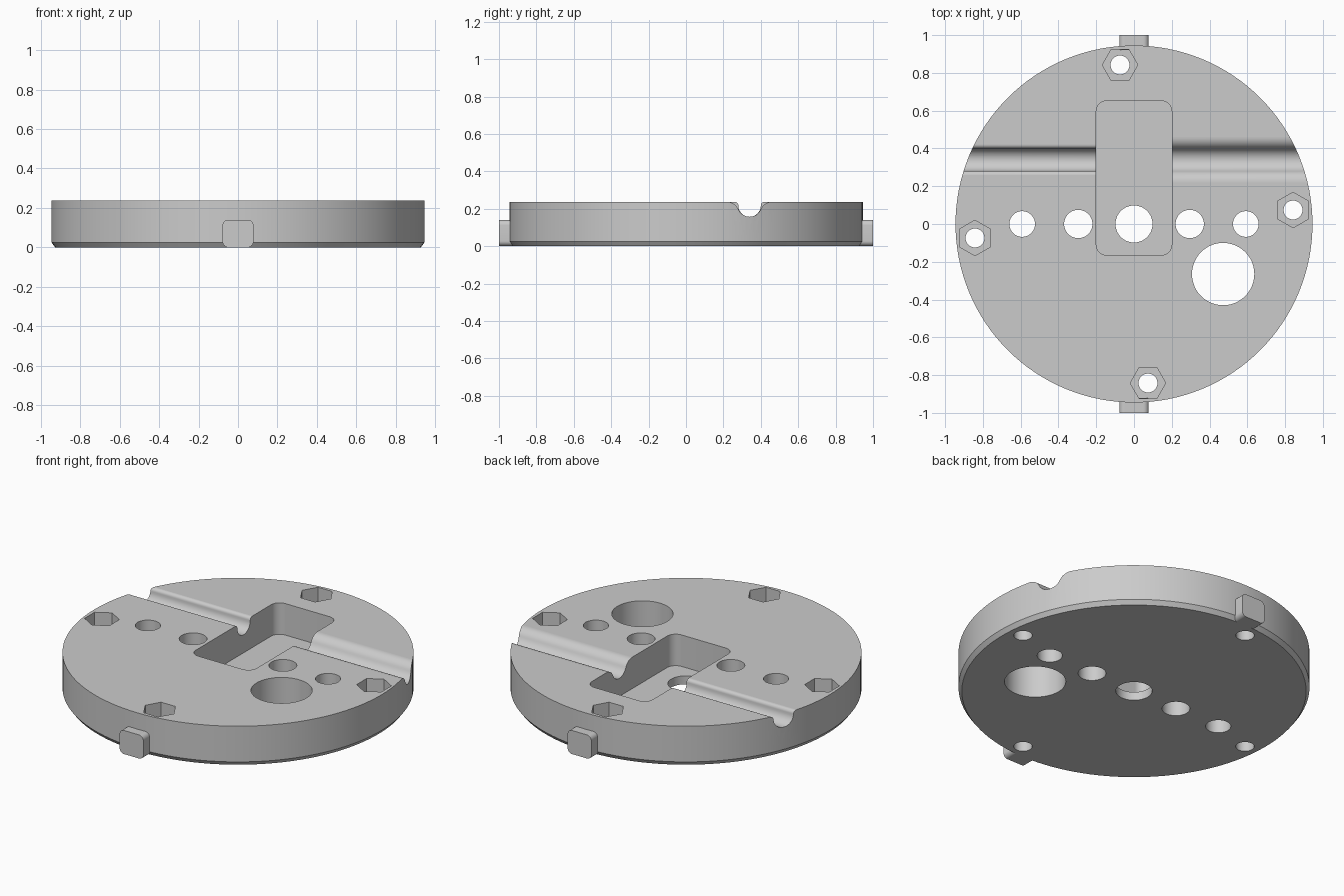
import bpy, bmesh, math
from mathutils import Matrix, Vector

cube = bpy.data.objects.get("Cube")
if cube:
    bpy.data.objects.remove(cube, do_unlink=True)

HEIGHT, RADIUS, FLOOR = 0.237, 0.945, 0.05
GROOVE_Y = 0.34

grey = bpy.data.materials.new("light grey")
grey.use_nodes = True
grey.diffuse_color = (0.6, 0.6, 0.6, 1)
grey.node_tree.nodes["Principled BSDF"].inputs["Base Color"].default_value = (0.6, 0.6, 0.6, 1)


def loft(name, rings):
    """Closed solid through rings of equal point count, capped at both ends."""
    bm = bmesh.new()
    rings = [[bm.verts.new(p) for p in ring] for ring in rings]
    for low, high in zip(rings, rings[1:]):
        for i in range(len(low)):
            j = (i + 1) % len(low)
            bm.faces.new((low[i], low[j], high[j], high[i]))
    bm.faces.new(rings[0][::-1])
    bm.faces.new(rings[-1])
    bmesh.ops.recalc_face_normals(bm, faces=bm.faces)
    mesh = bpy.data.meshes.new(name)
    bm.to_mesh(mesh)
    bm.free()
    mesh.materials.append(grey)
    obj = bpy.data.objects.new(name, mesh)
    bpy.context.scene.collection.objects.link(obj)
    return obj


def arc(cx, cy, r, start, end, steps):
    angles = [math.radians(start + (end - start) * i / steps) for i in range(steps + 1)]
    return [(cx + r * math.cos(a), cy + r * math.sin(a)) for a in angles]


def circle(x, y, r, sides, turn=0):
    return arc(x, y, r, turn, turn + 360, sides)[:-1]


def rounded_rect(x0, y0, x1, y1, r):
    return (arc(x1 - r, y1 - r, r, 0, 90, 8) + arc(x0 + r, y1 - r, r, 90, 180, 8)
            + arc(x0 + r, y0 + r, r, 180, 270, 8) + arc(x1 - r, y0 + r, r, 270, 360, 8))


def cut(target, cutter):
    cutter.hide_render = True
    mod = target.modifiers.new("cut", "BOOLEAN")
    mod.operation, mod.solver, mod.object = "DIFFERENCE", "EXACT", cutter
    bpy.context.view_layer.update()
    with bpy.context.temp_override(object=target, active_object=target):
        bpy.ops.object.modifier_apply(modifier=mod.name)
    bpy.data.objects.remove(cutter, do_unlink=True)


def vertical_cutter(outline, bottom=-0.1):
    return loft("cutter", [[(x, y, z) for x, y in outline] for z in (bottom, 0.4)])


def groove_cutter(half_profile, x0, x1):
    """Half profile runs from the lip down to the bottom, as (distance, height)."""
    lip = half_profile[0][0]
    outline = half_profile + [(-d, z) for d, z in reversed(half_profile[:-1])]
    outline += [(-lip, 0.4), (lip, 0.4)]
    return loft("cutter", [[(x, GROOVE_Y + d, z) for d, z in outline] for x in (x0, x1)])


# Round plate with a chamfered lower rim
plate = loft("round_plate", [[(x, y, z) for x, y in circle(0, 0, r, 128)]
             for r, z in ((RADIUS - 0.018, 0), (RADIUS, 0.025), (RADIUS, HEIGHT))])

# Cross grooves: narrow with small lips on the right, soft and wide on the left
narrow = arc(0.08, HEIGHT - 0.02, 0.02, 90, 180, 6) + arc(0, HEIGHT - 0.02, 0.06, 0, -90, 10)[1:]
wide_r, wide_bottom = 0.0648, 0.222
wide = (arc(0.12, HEIGHT - wide_r, wide_r, 90, 157.8, 10)
        + arc(0, wide_bottom, wide_r, -22.2, -90, 10)[1:])
cut(plate, groove_cutter(narrow, -1.1, -0.1))
cut(plate, groove_cutter(wide, 0.1, 1.1))

# Central rectangular pocket
cut(plate, vertical_cutter(rounded_rect(-0.2, -0.165, 0.2, 0.652, 0.055), FLOOR))

# Row of through holes and the large offset hole
for x, y, r in ((0, 0, 0.098), (0.295, 0, 0.075), (-0.295, 0, 0.075),
                (0.592, 0, 0.068), (-0.592, 0, 0.068), (0.472, -0.265, 0.165)):
    cut(plate, vertical_cutter(circle(x, y, r, 48)))

# Four bolt holes with hexagonal recesses, a quarter turn apart
for k in range(4):
    pos = Matrix.Rotation(k * math.pi / 2, 2) @ Vector((-0.074, 0.842))
    cut(plate, vertical_cutter(circle(pos.x, pos.y, 0.05, 32)))
    cut(plate, vertical_cutter(circle(pos.x, pos.y, 0.094, 6, 90 * k), HEIGHT - 0.11))

# Locating tabs on the front and back rim
tab = rounded_rect(-0.078, 0, 0.078, 0.14, 0.028)
tabs = [loft(name, [[(x, y * side, z) for x, z in tab] for y in (0.92, 1)])
        for name, side in (("front_tab", -1), ("back_tab", 1))]

# Smooth curved walls, flat horizontal faces
bpy.ops.object.select_all(action="DESELECT")
for obj in [plate] + tabs:
    obj.select_set(True)
bpy.context.view_layer.objects.active = plate
bpy.ops.object.shade_smooth_by_angle(angle=math.radians(30))
for obj in [plate] + tabs:
    for poly in obj.data.polygons:
        if abs(poly.normal.z) > 0.9999 or len(poly.vertices) > 20:
            poly.use_smooth = False
